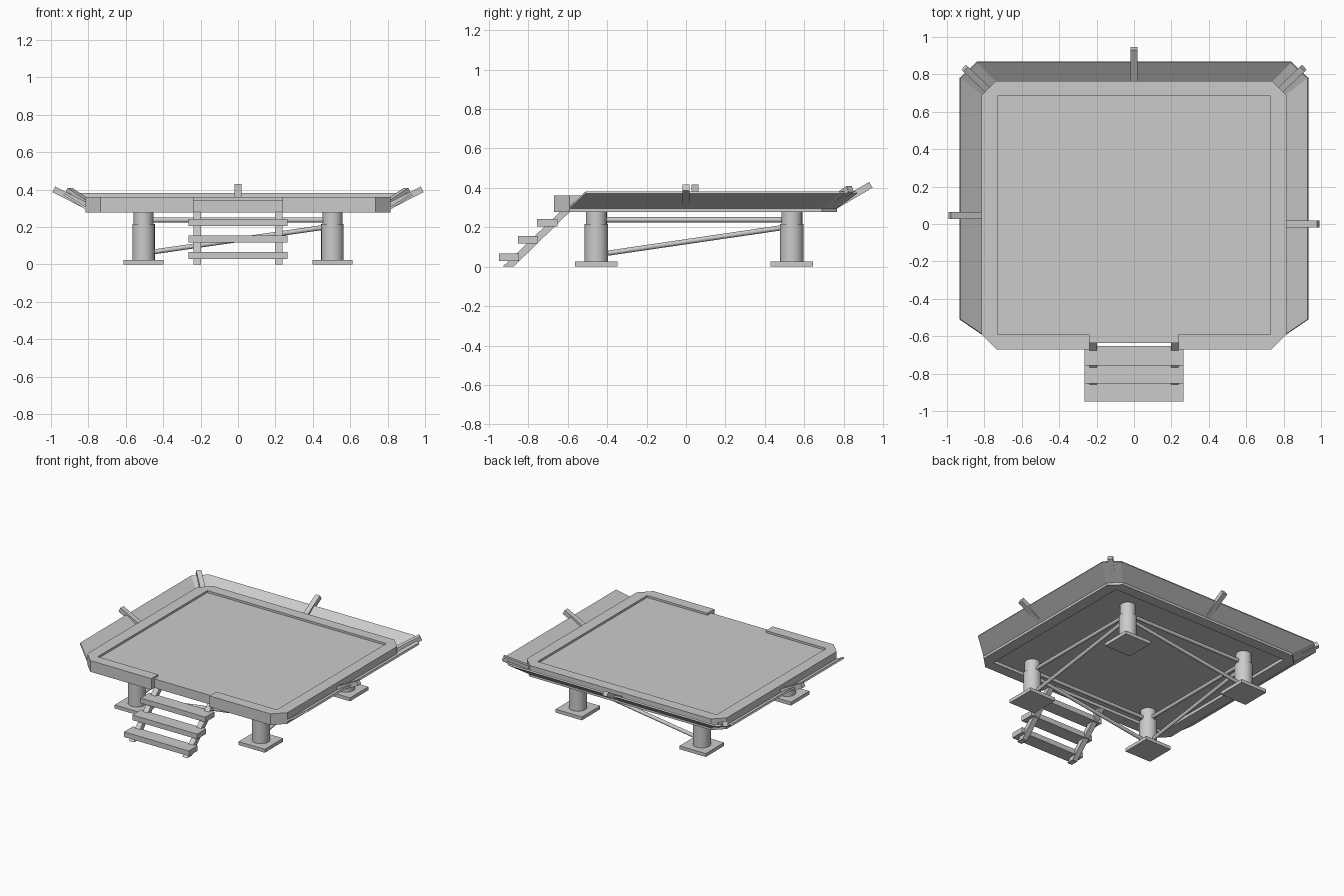
import bpy, math
from mathutils import Vector

if "Cube" in bpy.data.objects:
    bpy.data.objects.remove(bpy.data.objects["Cube"])


def mesh_object(name, verts, faces):
    me = bpy.data.meshes.new(name)
    me.from_pydata(verts, [], faces)
    me.update()
    ob = bpy.data.objects.new(name, me)
    bpy.context.collection.objects.link(ob)
    return ob


def prism(name, pts, lo, hi, place):
    """Extrude a counter-clockwise 2D outline from lo to hi."""
    n = len(pts)
    verts = [place(a, b, lo) for a, b in pts] + [place(a, b, hi) for a, b in pts]
    faces = [list(range(n))[::-1], list(range(n, 2 * n))]
    faces += [[i, (i + 1) % n, n + (i + 1) % n, n + i] for i in range(n)]
    return mesh_object(name, verts, faces)


def box(name, x0, x1, y0, y1, z0, z1):
    return prism(name, [(x0, y0), (x1, y0), (x1, y1), (x0, y1)], z0, z1,
                 lambda a, b, c: (a, b, c))


def bar(name, p, q, w, h):
    """Square bar running from p to q."""
    p, q = Vector(p), Vector(q)
    d = (q - p).normalized()
    side = d.cross(Vector((0, 0, 1))).normalized()
    up = side.cross(d)
    pts = [(-w / 2, -h / 2), (w / 2, -h / 2), (w / 2, h / 2), (-w / 2, h / 2)]
    return prism(name, pts, 0, (q - p).length,
                 lambda a, b, c: p + side * a + up * b - d * -c)


def rod(name, p, q, r, sides=24):
    p, q = Vector(p), Vector(q)
    bpy.ops.mesh.primitive_cylinder_add(vertices=sides, radius=r, depth=(q - p).length,
                                        location=(p + q) / 2)
    ob = bpy.context.object
    ob.name = name
    ob.rotation_euler = (q - p).to_track_quat('Z', 'Y').to_euler()
    bpy.ops.object.shade_smooth_by_angle(angle=math.radians(40))
    return ob


def mirrored(half):
    return half + [(-x, y) for x, y in reversed(half)]


flat = lambda a, b, c: (a, b, c)

# Deck rim: C-shaped frame, open at the stairs
outer = mirrored([(.238, -.67), (.735, -.67), (.815, -.59), (.815, .69), (.738, .765)])
inner = mirrored([(.238, -.59), (.73, -.59), (.73, .685)])
prism("deck_rim", outer + inner[::-1], .278, .36, flat)

# Deck floor and the entry sill in the rim opening
box("deck_floor", -.73, .73, -.59, .685, .30, .345)
box("entry_sill", -.238, .238, -.635, -.59, .278, .345)

# Sloped skirt around the sides and back
s_in = mirrored([(.813, -.59), (.813, .69), (.737, .763)])
s_out = mirrored([(.93, -.51), (.93, .78), (.84, .865)])
n = len(s_in)
skirt = mesh_object("sloped_skirt",
                    [(x, y, .30) for x, y in s_in] + [(x, y, .376) for x, y in s_out],
                    [[i, n + i, n + i + 1, i + 1] for i in range(n - 1)])
sol = skirt.modifiers.new("thickness", 'SOLIDIFY')
sol.thickness = .012
sol.offset = 0

# Outrigger struts
bar("right_strut", (.80, 0, .308), (.985, 0, .402), .036, .034)
bar("left_strut", (-.80, .045, .308), (-.985, .045, .402), .036, .034)
bar("back_strut", (0, .755, .308), (0, .938, .415), .036, .034)
for s in (1, -1):
    bar("corner_strut", (s * .775, .71, .308), (s * .905, .833, .395), .036, .034)

# Legs with square foot plates
LX, Y0, Y1 = .505, -.455, .537
for x in (-LX, LX):
    for y in (Y0, Y1):
        box("foot_plate", x - .107, x + .107, y - .107, y + .107, 0, .025)
        rod("leg_sleeve", (x, y, .02), (x, y, .217), .06)
        rod("leg_post", (x, y, .21), (x, y, .305), .053)

# Horizontal and diagonal braces on all four sides
for y in (Y0, Y1):
    rod("cross_rail", (-LX, y, .238), (LX, y, .238), .013, 12)
    rod("cross_brace", (-LX, y, .06), (LX, y, .205), .013, 12)
for x in (-LX, LX):
    rod("side_rail", (x, Y0, .238), (x, Y1, .238), .013, 12)
    rod("side_brace", (x, Y0, .06), (x, Y1, .205), .013, 12)

# Stairs: slanted stringers and three treads
profile = [(-.93, 0), (-.875, 0), (-.59, .278), (-.59, .325)]
for x in (-.218, .218):
    prism("stair_stringer", profile, x - .02, x + .02, lambda a, b, c: (c, a, b))
for i in range(3):
    y, z = -.95 + .097 * i, .03 + .0875 * i
    box("stair_tread", -.264, .264, y, y + .103, z, z + .038)
